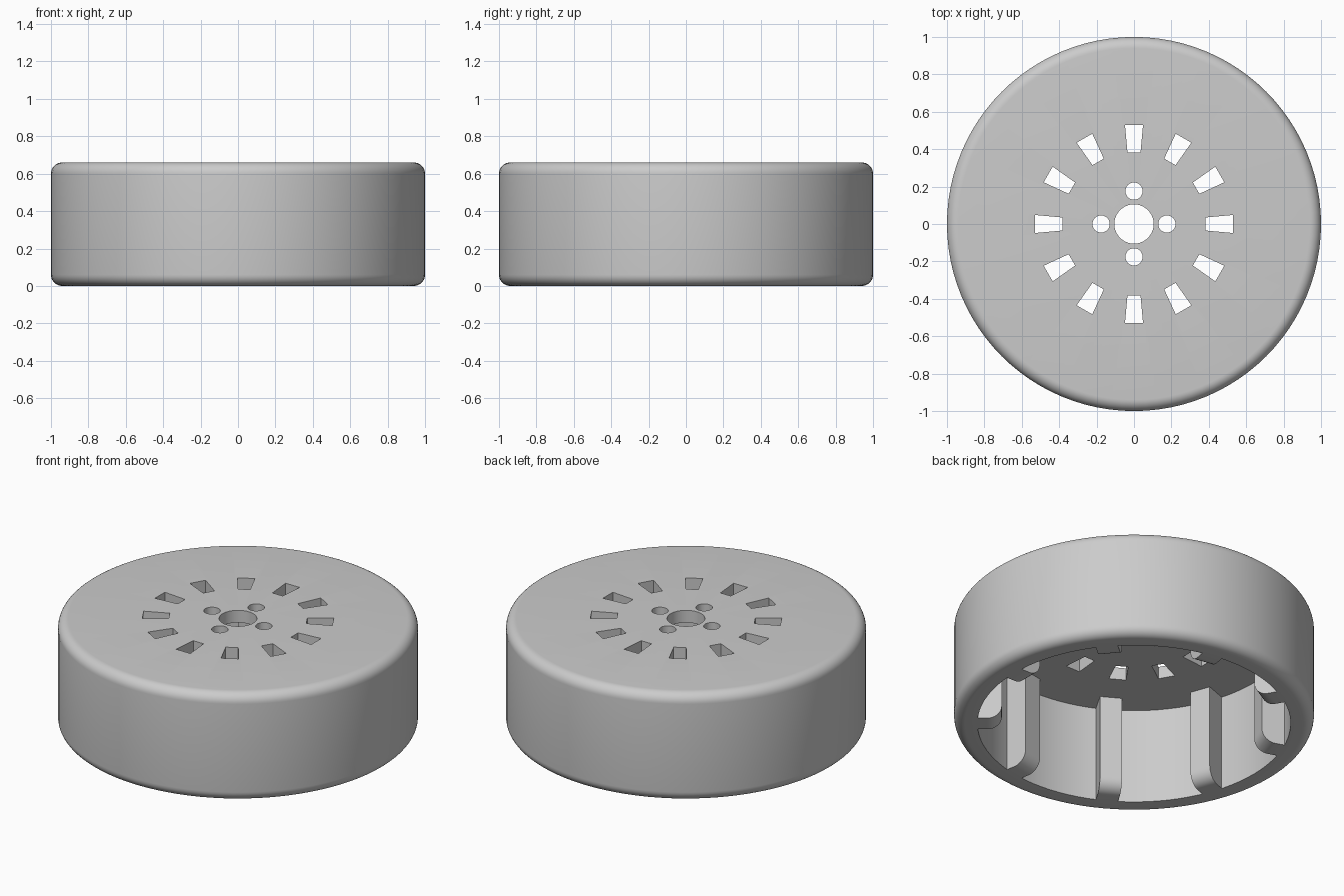
import bpy
import bmesh
from math import sin, cos, pi, radians
from mathutils import Matrix, Vector

cube = bpy.data.objects.get("Cube")
if cube:
    bpy.data.objects.remove(cube, do_unlink=True)

HEIGHT, CEILING = 0.66, 0.585      # overall height, underside of the top plate
WALL, HUB = 0.87, 0.105            # cavity radius, centre hole radius
EDGE, RIB_IN, RIB_W, RIB_R = 0.06, 0.734, 0.124, 0.08

grey = bpy.data.materials.new("plain_grey")
grey.use_nodes = True
grey.diffuse_color = (0.6, 0.6, 0.6, 1)
grey.node_tree.nodes["Principled BSDF"].inputs["Base Color"].default_value = (0.6, 0.6, 0.6, 1)


def arc(cx, cz, r, start, end, steps=8):
    angles = [radians(start + (end - start) * i / steps) for i in range(steps + 1)]
    return [(cx + r * cos(a), cz + r * sin(a)) for a in angles]


def make(name, bm):
    bmesh.ops.recalc_face_normals(bm, faces=bm.faces)
    mesh = bpy.data.meshes.new(name)
    bm.to_mesh(mesh)
    bm.free()
    mesh.materials.append(grey)
    ob = bpy.data.objects.new(name, mesh)
    bpy.context.collection.objects.link(ob)
    return ob


def prism(bm, points, direction):
    """Extrude a closed polygon of 3D points along a direction."""
    face = bm.faces.new([bm.verts.new(p) for p in points])
    new = bmesh.ops.extrude_face_region(bm, geom=[face])["geom"]
    moved = [v for v in new if isinstance(v, bmesh.types.BMVert)]
    bmesh.ops.translate(bm, verts=moved, vec=direction)


def smooth(ob):
    bpy.ops.object.select_all(action='DESELECT')
    ob.select_set(True)
    bpy.context.view_layer.objects.active = ob
    bpy.ops.object.shade_smooth_by_angle(angle=radians(30))


# Drum: hollow cup section spun about the vertical axis
section = [(HUB, CEILING), (HUB, HEIGHT)]
section += arc(1 - EDGE, HEIGHT - EDGE, EDGE, 90, 0)
section += arc(1 - EDGE, EDGE, EDGE, 0, -90)
section += [(WALL, 0), (WALL, CEILING)]
bm = bmesh.new()
verts = [bm.verts.new((r, 0, z)) for r, z in section]
edges = [bm.edges.new((v, verts[i - 1])) for i, v in enumerate(verts)]
bmesh.ops.spin(bm, geom=verts + edges, cent=(0, 0, 0), axis=(0, 0, 1),
               angle=2 * pi, steps=96, use_merge=True)
bmesh.ops.remove_doubles(bm, verts=bm.verts, dist=0.0001)
drum = make("drum", bm)

# Cutters: ring of tapered vent slots and four bolt holes
bm = bmesh.new()
up = Vector((0, 0, 0.3))
for i in range(12):
    mid, half = radians(30 * i), radians(5.2)
    corners = [(0.385, -half), (0.532, -half), (0.532, half), (0.385, half)]
    prism(bm, [(r * cos(mid + a), r * sin(mid + a), 0.5) for r, a in corners], up)
for i in range(4):
    spot = Matrix.Rotation(i * pi / 2, 4, 'Z') @ Vector((0.176, 0, 0.65))
    bmesh.ops.create_cone(bm, cap_ends=True, segments=32, radius1=0.046, radius2=0.046,
                          depth=0.3, matrix=Matrix.Translation(spot))
cutter = make("hole_cutter", bm)
cutter.hide_render = True

cut = drum.modifiers.new("holes", 'BOOLEAN')
cut.operation = 'DIFFERENCE'
cut.solver = 'EXACT'
cut.object = cutter
bpy.context.view_layer.objects.active = drum
bpy.ops.object.modifier_apply(modifier=cut.name)
bpy.data.objects.remove(cutter, do_unlink=True)
smooth(drum)

# Ribs: nine upright fins inside the wall with rounded lower corners
side = [(WALL + 0.003, 0), (WALL + 0.003, CEILING + 0.01), (RIB_IN, CEILING + 0.01)]
side += arc(RIB_IN + RIB_R, RIB_R, RIB_R, 180, 270)
bm = bmesh.new()
for i in range(9):
    turn = Matrix.Rotation(radians(40 * i), 4, 'Z')
    points = [turn @ Vector((r, -RIB_W / 2, z)) for r, z in side]
    prism(bm, points, turn @ Vector((0, RIB_W, 0)))
smooth(make("inner_ribs", bm))
